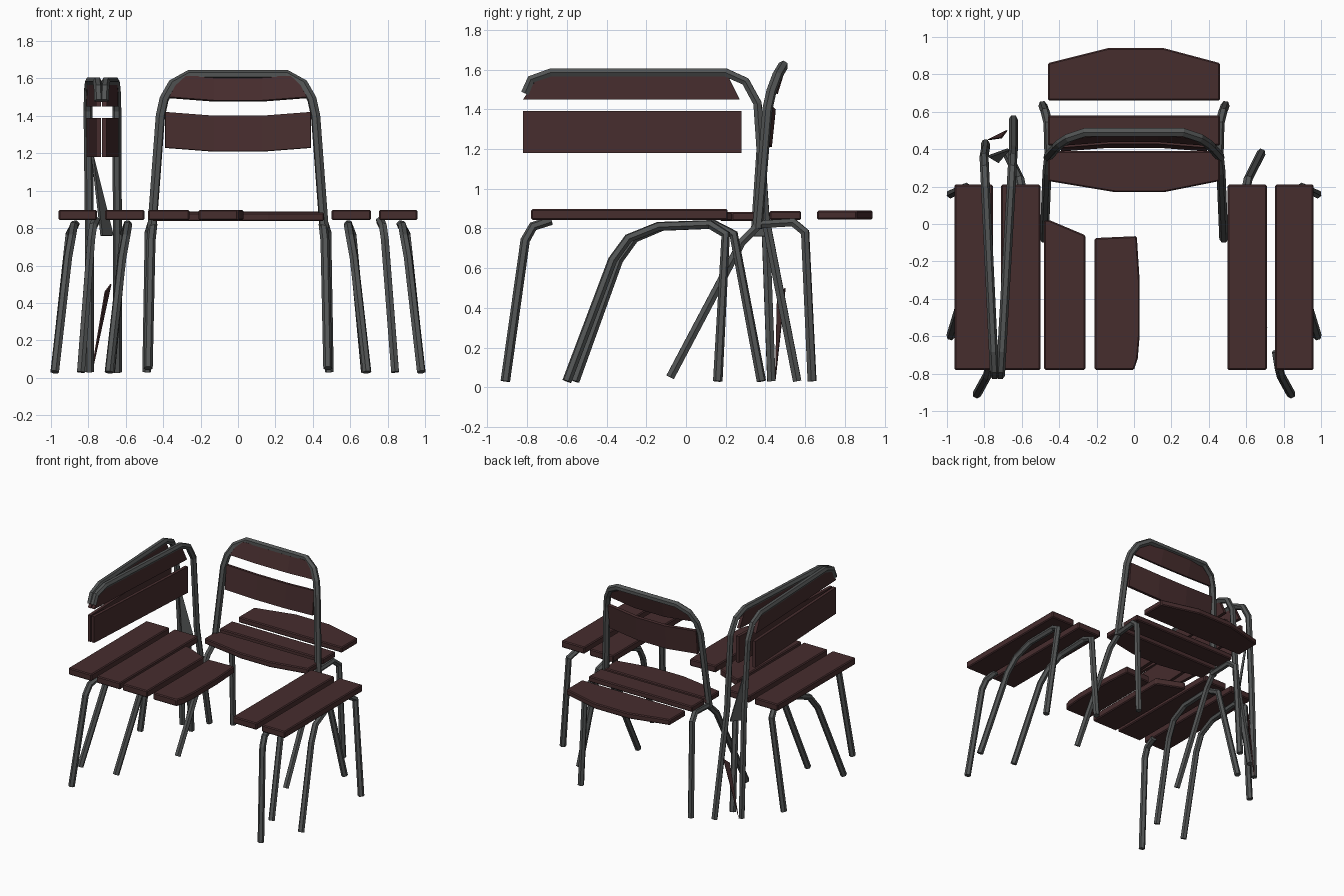
import bpy
import bmesh
from mathutils import Vector

if "Cube" in bpy.data.objects:
    bpy.data.objects.remove(bpy.data.objects["Cube"], do_unlink=True)


def material(name, color):
    mat = bpy.data.materials.new(name)
    mat.use_nodes = True
    mat.diffuse_color = color
    mat.node_tree.nodes["Principled BSDF"].inputs["Base Color"].default_value = color
    return mat


WOOD = material("dark red wood", (0.062, 0.026, 0.027, 1))
STEEL = material("grey steel", (0.085, 0.09, 0.09, 1))


def add(name, data, mat):
    data.materials.append(mat)
    obj = bpy.data.objects.new(name, data)
    bpy.context.collection.objects.link(obj)
    return obj


def tube(name, points, radius=0.024):
    """Low-poly bent pipe with closed ends."""
    curve = bpy.data.curves.new(name, "CURVE")
    curve.dimensions = "3D"
    curve.bevel_depth = radius
    curve.bevel_resolution = 1
    curve.use_fill_caps = True
    spline = curve.splines.new("POLY")
    spline.points.add(len(points) - 1)
    for p, co in zip(spline.points, points):
        p.co = (*co, 1)
    spline.use_smooth = False
    return add(name, curve, STEEL)


def flip(points, s):
    return [(s * x, y, z) for x, y, z in points]


def solid(name, faces, thickness, mat, offset=0):
    """Sheet of faces thickened with a modifier."""
    bm = bmesh.new()
    for face in faces:
        bm.faces.new([bm.verts.new(v) for v in face])
    bmesh.ops.remove_doubles(bm, verts=bm.verts, dist=0.0005)
    bmesh.ops.recalc_face_normals(bm, faces=bm.faces)
    mesh = bpy.data.meshes.new(name)
    bm.to_mesh(mesh)
    bm.free()
    obj = add(name, mesh, mat)
    mod = obj.modifiers.new("thickness", "SOLIDIFY")
    mod.thickness = thickness
    mod.offset = offset
    return obj


def plank(name, outline, z=0.87, thickness=0.055):
    obj = solid(name, [[(x, y, z) for x, y in outline]], thickness, WOOD)
    bev = obj.modifiers.new("edge", "BEVEL")
    bev.width = 0.007
    bev.segments = 1


def slat(name, bottom, top, thickness=0.025):
    """Upright board between a bottom and a top edge."""
    quads = [(bottom[i], bottom[i + 1], top[i + 1], top[i]) for i in range(len(top) - 1)]
    solid(name, quads, thickness, WOOD)


def box(x0, x1, y0, y1):
    return [(x0, y0), (x1, y0), (x1, y1), (x0, y1)]


# Side seats: two planks on bent legs, mirrored left and right
for side, s in (("left", 1), ("right", -1)):
    plank(side + "_inner_plank", [(s * x, y) for x, y in box(0.5, 0.71, -0.78, 0.21)])
    plank(side + "_outer_plank", [(s * x, y) for x, y in box(0.755, 0.96, -0.78, 0.21)])
    tube(side + "_outer_legs", flip([
        (0.98, -0.6, 0.03), (0.91, -0.37, 0.64), (0.89, -0.29, 0.75), (0.88, -0.14, 0.81),
        (0.87, 0.12, 0.82), (0.9, 0.2, 0.77), (0.98, 0.16, 0.03)], s))
    tube(side + "_inner_legs", flip([
        (0.69, -0.56, 0.03), (0.62, -0.34, 0.64), (0.6, -0.26, 0.75), (0.59, -0.12, 0.81),
        (0.59, 0.14, 0.82), (0.61, 0.24, 0.77), (0.68, 0.38, 0.03)], s))
    tube(side + "_front_leg", flip([
        (0.84, -0.91, 0.03), (0.785, -0.81, 0.74), (0.775, -0.77, 0.81), (0.76, -0.68, 0.84)], s))

# Loose seat planks in the middle front
plank("middle_plank", [(-0.48, -0.78), (-0.26, -0.78), (-0.26, -0.06), (-0.45, 0.02), (-0.48, 0.02)])
plank("end_plank", [(-0.21, -0.78), (0.0, -0.78), (0.02, -0.72), (0.03, -0.6),
                    (0.03, -0.3), (0.015, -0.065), (-0.21, -0.075)])

# Back chair seat
plank("back_seat_front_plank", [(-0.46, 0.23), (-0.1, 0.17), (0.16, 0.17), (0.46, 0.23),
                                (0.46, 0.39), (-0.46, 0.39)], 0.86, 0.045)
plank("back_seat_middle_plank", box(-0.46, 0.46, 0.42, 0.58), 0.865, 0.045)
plank("back_seat_rear_plank", [(-0.46, 0.66), (0.46, 0.66), (0.46, 0.86), (0.16, 0.94),
                               (-0.14, 0.94), (-0.46, 0.86)], 0.867, 0.045)

# Back chair frame
half = [(0.46, 0.36, 0.8), (0.415, 0.41, 1.4), (0.395, 0.43, 1.49),
        (0.35, 0.46, 1.57), (0.26, 0.49, 1.62)]
tube("back_arch", half + flip(half[::-1], -1), 0.026)
for side, s in (("left", 1), ("right", -1)):
    tube("back_chair_legs_" + side, flip([
        (0.48, -0.08, 0.05), (0.465, 0.28, 0.73), (0.455, 0.37, 0.82), (0.46, 0.54, 0.83),
        (0.475, 0.6, 0.78), (0.488, 0.635, 0.03)], s))

# Back chair slats
xs = (-0.39, -0.13, 0.13, 0.39)
slat("back_lower_slat",
     [(x, 0.4 + 0.02 * (abs(x) < 0.2), 1.23 - 0.02 * (abs(x) < 0.2)) for x in xs],
     [(x, 0.42 + 0.02 * (abs(x) < 0.2), 1.42 - 0.02 * (abs(x) < 0.2)) for x in xs])
slat("back_upper_slat",
     [(x, 0.43 + 0.02 * (abs(x) < 0.2), 1.5 - 0.02 * (abs(x) < 0.2)) for x in xs],
     [(x, 0.47 + 0.02 * (abs(x) < 0.2), 1.61) for x in (-0.3, -0.13, 0.13, 0.3)])

# Right seat: two backrests meeting at the front and opening toward the rear
for name, x0, x1, foot_y in (("outer", -0.745, -0.8, 0.43), ("inner", -0.715, -0.65, 0.56)):
    def at(y, z, lean=0.0):
        return (x0 + (x1 - x0) * (y + 0.83) / 1.15 + lean, y, z)

    tube(name + "_backrest_frame", [
        at(-0.81, 1.48), at(-0.78, 1.55), at(-0.68, 1.585), at(0.2, 1.585), at(0.3, 1.54),
        at(0.36, 1.43), (x1 + 0.005, 0.4, 0.85), (x1 + 0.005, foot_y, 0.03)])
    slat(name + "_lower_slat", [at(-0.82, 1.18), at(0.28, 1.18)], [at(-0.82, 1.39), at(0.28, 1.39)])
    slat(name + "_upper_slat", [at(-0.82, 1.45), at(0.27, 1.45)], [at(-0.74, 1.57), at(0.21, 1.57)])

# Bent brace and splinter beneath the backrests
solid("bent_brace", [[(-0.78, 0.36, 1.2), (-0.67, 0.4, 0.76), (-0.73, 0.33, 0.76)]], 0.015, STEEL)
solid("wood_splinter", [[(-0.78, 0.45, 0.04), (-0.68, 0.5, 0.5), (-0.71, 0.46, 0.46)]], 0.008, WOOD)
